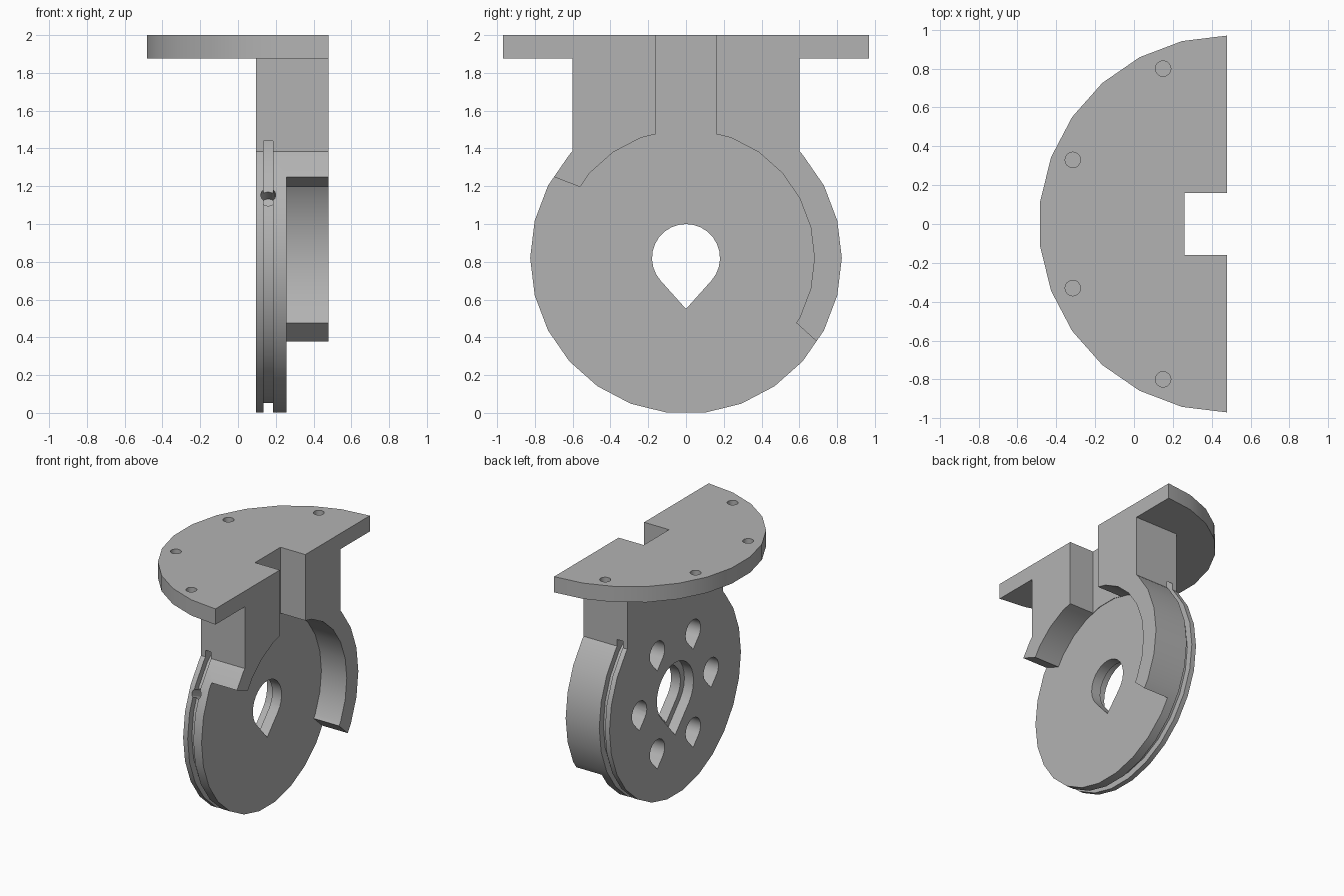
import bpy
import bmesh
from math import sin, cos, pi, acos, radians
from mathutils import Matrix, Vector

if "Cube" in bpy.data.objects:
    bpy.data.objects.remove(bpy.data.objects["Cube"])

grey = bpy.data.materials.new("plain grey")
grey.use_nodes = True
grey.diffuse_color = (0.45, 0.45, 0.45, 1)
grey.node_tree.nodes["Principled BSDF"].inputs["Base Color"].default_value = grey.diffuse_color

HUB = 0.82           # height of the wheel centre
RIM = 0.825          # wheel radius
BACK, FACE, FRONT = 0.095, 0.257, 0.48   # x planes of the wheel and guard
SIDES = 26


def prism(name, outline, low, high, axis="x"):
    """Extrude a flat outline of (y, z) along x, or of (x, y) along z."""
    def place(p, d):
        return (d, p[0], p[1]) if axis == "x" else (p[0], p[1], d)
    bm = bmesh.new()
    face = bm.faces.new([bm.verts.new(place(p, low)) for p in outline])
    grown = bmesh.ops.extrude_face_region(bm, geom=[face])["geom"]
    move = Vector(place((0, 0), high - low))
    bmesh.ops.translate(bm, vec=move, verts=[v for v in grown if isinstance(v, bmesh.types.BMVert)])
    bmesh.ops.recalc_face_normals(bm, faces=bm.faces)
    mesh = bpy.data.meshes.new(name)
    bm.to_mesh(mesh)
    bm.free()
    mesh.materials.append(grey)
    obj = bpy.data.objects.new(name, mesh)
    bpy.context.collection.objects.link(obj)
    return obj


def combine(target, other, operation="DIFFERENCE"):
    """Apply a boolean and remove the helper."""
    other.hide_render = True
    mod = target.modifiers.new("combine", "BOOLEAN")
    mod.operation = operation
    mod.solver = "EXACT"
    mod.object = other
    bpy.context.view_layer.objects.active = target
    bpy.ops.object.modifier_apply(modifier=mod.name)
    bpy.data.objects.remove(other)


def circle(cx, cy, r, n=SIDES):
    return [(cx + r * cos(2 * pi * i / n), cy + r * sin(2 * pi * i / n)) for i in range(n)]


def teardrop(cy, cz, r, n=20):
    """Circle with tangents running down to a point."""
    gap = acos(1 / 1.5)
    start, sweep = -pi / 2 + gap, 2 * (pi - gap)
    arc = [start + sweep * i / n for i in range(n + 1)]
    return [(cy + r * cos(a), cz + r * sin(a)) for a in arc] + [(cy, cz - 1.5 * r)]


# Wheel and neck as one thick slab
wheel = circle(0, HUB, RIM)
lower = [p for p in wheel if not (abs(p[0]) < 0.6 and p[1] > HUB)]
right = [p for p in lower if p[0] > 0 and p[1] >= HUB - 0.001]
rest = [p for p in lower if p not in right]
slab = right + [(0.6, 1.385), (0.6, 1.94), (-0.6, 1.94), (-0.6, 1.385)] + rest
bracket = prism("pulley_bracket", slab, BACK, FRONT)

# Half-round mounting plate
half = [(FRONT - 0.97 * sin(pi * i / 13), 0.97 * cos(pi * i / 13)) for i in range(14)]
combine(bracket, prism("mounting_plate", half, 1.875, 2, "z"), "UNION")

# Hollow inside the guard, and the open side of the guard
combine(bracket, prism("guard_hollow", circle(0, HUB, 0.68), FACE, 0.6))
opening = [(-0.56, 1.195), (-1.26, 1.47), (-1.26, -0.3), (1.13, -0.3), (1.13, -0.02), (0.58, 0.48)]
combine(bracket, prism("guard_opening", opening, FACE, 0.6))

# Square notch down the neck and through the plate
combine(bracket, prism("neck_notch", [(-0.16, 1.3), (0.16, 1.3), (0.16, 2.2), (-0.16, 2.2)], FACE + 0.004, 0.6))

# Cord groove round the rim
groove = prism("cord_groove", circle(0, HUB, 0.867), 0.135, 0.185)
combine(groove, prism("groove_core", circle(0, HUB, 0.773), 0, 0.4))
combine(bracket, groove)

# Cord anchor hole in the rim
anchor = prism("anchor_hole", circle(0, 0, 0.04, 12), 0.68, 0.95, "z")
turn = Matrix.Translation((0.16, 0, HUB)) @ Matrix.Rotation(radians(66), 4, "X")
anchor.data.transform(turn)
combine(bracket, anchor)

# Shaft hole, its wider recess, and six blind pockets around it
combine(bracket, prism("shaft_hole", teardrop(0, HUB, 0.18), -0.1, 0.6))
combine(bracket, prism("shaft_recess", teardrop(0, HUB, 0.23), -0.1, BACK + 0.08))
for i in range(6):
    a = i * pi / 3
    drop = teardrop(0.45 * cos(a), HUB + 0.45 * sin(a), 0.094, 14)
    combine(bracket, prism("pocket", drop, -0.1, BACK + 0.12))

# Blind screw holes in the plate
for x, y in ((0.15, 0.8), (-0.315, 0.33)):
    for side in (-1, 1):
        combine(bracket, prism("screw_hole", circle(x, y * side, 0.04, 16), 1.92, 2.1, "z"))

# Smooth curved walls, sharp corners
bpy.ops.object.select_all(action="DESELECT")
bracket.select_set(True)
bpy.context.view_layer.objects.active = bracket
bpy.ops.object.shade_smooth_by_angle(angle=radians(30))
